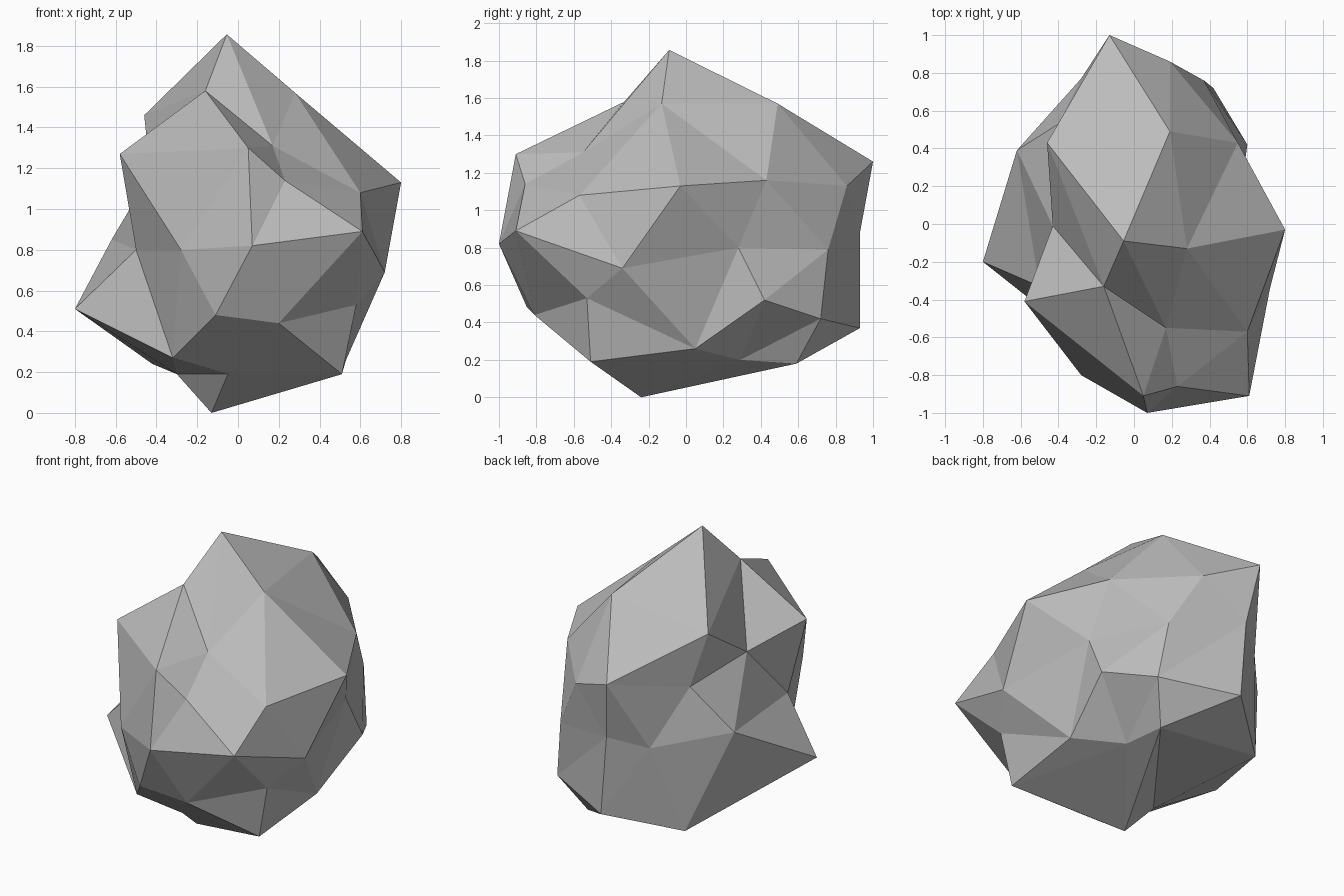
import bpy
import bmesh
import math

# Remove the default object only
default_cube = bpy.data.objects.get("Cube")
if default_cube:
    bpy.data.objects.remove(default_cube, do_unlink=True)


def flat_material(name, colour):
    material = bpy.data.materials.new(name)
    material.use_nodes = True
    material.diffuse_color = colour
    material.node_tree.nodes["Principled BSDF"].inputs["Base Color"].default_value = colour
    return material


# Cross-sections of the boulder, bottom to top, each anticlockwise from +x
underside = [(-.13, -.24, 0)]
foot = [(.3, .29, .2), (.29, .59, .18), (-.3, -.18, .19), (-.05, -.5, .19), (.51, -.51, .19)]
lower_slope = [(.53, .05, .26), (.42, .72, .42), (-.42, .61, .24), (-.32, -.58, .27), (.2, -.81, .44)]
lower_corners = [(.6, .42, .52), (-.04, .93, .37), (-.8, -.2, .51), (-.11, -.85, .48), (.58, -.53, .53)]
waist = [(.58, .28, .8), (.37, .76, .79), (-.08, .93, .88), (-.28, .77, .8), (-.62, .39, .85),
         (-.5, -.33, .8), (-.28, -.8, .8), (.07, -1, .82), (.61, -.91, .89), (.72, -.34, .69)]
upper_corners = [(.8, -.03, 1.13), (.19, .86, 1.13), (-.4, .53, 1.14), (-.58, -.41, 1.27), (.23, -.86, 1.14)]
upper_slope = [(.55, .43, 1.16), (-.13, 1, 1.26), (-.43, -.01, 1.17), (.05, -.91, 1.3), (.6, -.57, 1.08)]
crown = [(.28, -.13, 1.57), (.19, .49, 1.57), (-.46, .43, 1.46), (-.16, -.33, 1.58), (.17, -.55, 1.31)]
peak = [(-.055, -.09, 1.857)]

sections = (underside + foot + lower_slope + lower_corners + waist
            + upper_corners + upper_slope + crown + peak)


def ring_order(vertex):
    """Sort sphere vertices by latitude band, then by angle around the axis."""
    angle = (math.atan2(vertex.co.y, vertex.co.x) + .1) % math.tau
    return round(vertex.co.z, 2), angle


# Boulder: a faceted sphere pulled onto the irregular cross-sections
bm = bmesh.new()
bmesh.ops.create_icosphere(bm, subdivisions=2, radius=1)
for vertex, point in zip(sorted(bm.verts, key=ring_order), sections, strict=True):
    vertex.co = point
bmesh.ops.recalc_face_normals(bm, faces=bm.faces)
for face in bm.faces:
    face.smooth = False

mesh = bpy.data.meshes.new("boulder")
bm.to_mesh(mesh)
bm.free()
mesh.materials.append(flat_material("stone grey", (.5, .5, .5, 1)))
boulder = bpy.data.objects.new("boulder", mesh)
bpy.context.collection.objects.link(boulder)
